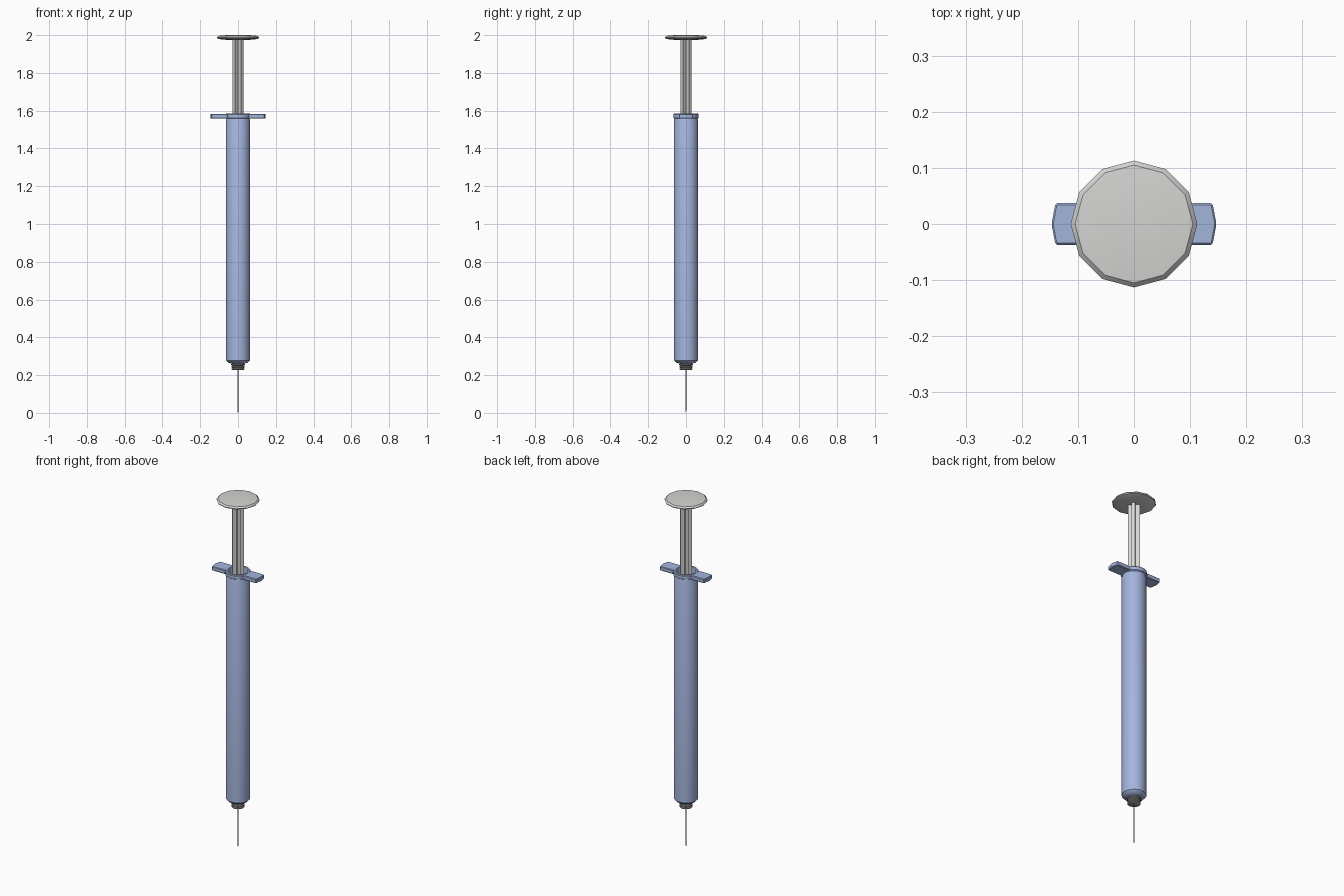
import bpy, bmesh, math

if "Cube" in bpy.data.objects:
    bpy.data.objects.remove(bpy.data.objects["Cube"])


def material(name, rgb):
    m = bpy.data.materials.new(name)
    m.diffuse_color = (*rgb, 1)
    m.use_nodes = True
    m.node_tree.nodes["Principled BSDF"].inputs["Base Color"].default_value = m.diffuse_color
    return m


BLUE = material("barrel blue", (0.37, 0.46, 0.72))
WHITE = material("plunger light grey", (0.66, 0.66, 0.65))
GREY = material("hub grey", (0.34, 0.34, 0.33))
STEEL = material("needle steel", (0.25, 0.26, 0.28))


def finish(name, bm, mat, smooth=True):
    bmesh.ops.recalc_face_normals(bm, faces=bm.faces)
    me = bpy.data.meshes.new(name)
    bm.to_mesh(me)
    bm.free()
    me.materials.append(mat)
    ob = bpy.data.objects.new(name, me)
    bpy.context.collection.objects.link(ob)
    if smooth:
        bpy.ops.object.select_all(action='DESELECT')
        ob.select_set(True)
        bpy.context.view_layer.objects.active = ob
        bpy.ops.object.shade_smooth_by_angle(angle=math.radians(35))
    return ob


def lathe(name, profile, n, mat, closed=False, smooth=True):
    """Spin a (radius, z) profile around z; ends are capped unless closed."""
    bm = bmesh.new()
    rings = [[bm.verts.new((r * math.cos(2 * math.pi * i / n),
                            r * math.sin(2 * math.pi * i / n), z))
              for i in range(n)] for r, z in profile]
    pairs = list(zip(rings, rings[1:]))
    if closed:
        pairs.append((rings[-1], rings[0]))
    else:
        bm.faces.new(rings[0])
        bm.faces.new(rings[-1])
    for a, b in pairs:
        for i in range(n):
            j = (i + 1) % n
            bm.faces.new((a[i], a[j], b[j], b[i]))
    return finish(name, bm, mat, smooth)


def prism(name, outline, z0, z1, mat, bevel=0):
    """Extrude an xy outline from z0 to z1."""
    bm = bmesh.new()
    f = bm.faces.new([bm.verts.new((x, y, z0)) for x, y in outline])
    ext = bmesh.ops.extrude_face_region(bm, geom=[f])
    for v in ext["geom"]:
        if isinstance(v, bmesh.types.BMVert):
            v.co.z = z1
    if bevel:
        bmesh.ops.bevel(bm, geom=bm.edges[:], offset=bevel, segments=1,
                        affect='EDGES')
    return finish(name, bm, mat, False)


# hollow barrel with tapered bottom, open at the top
lathe("barrel", [(0.036, 0.262), (0.052, 0.266), (0.063, 0.278), (0.063, 1.55),
                 (0.060, 1.558), (0.066, 1.562), (0.066, 1.580), (0.063, 1.584),
                 (0.053, 1.584), (0.051, 1.575), (0.051, 0.285), (0.036, 0.275)],
      24, BLUE, closed=True)

# finger wings on either side of the barrel mouth
for side, s in (("left", -1), ("right", 1)):
    wing = [(s * x, y) for x, y in
            ((0.054, -0.037), (0.140, -0.037), (0.147, 0), (0.140, 0.037),
             (0.054, 0.037), (0.060, 0))]
    prism("finger_wing_" + side, wing, 1.559, 1.583, BLUE, 0.003)

# plunger rod: cross section with four ribs towards the diagonals
t, a = 0.009, 0.031
c = math.sqrt(0.5)
cross = [(a, -t), (a, t), (t, t), (t, a), (-t, a), (-t, t),
         (-a, t), (-a, -t), (-t, -t), (-t, -a), (t, -a), (t, -t)]
cross = [((x - y) * c, (x + y) * c) for x, y in cross]
prism("plunger_rod", cross, 0.66, 1.98, WHITE)

# thumb disc
lathe("thumb_disc", [(0.03, 1.973), (0.090, 1.977), (0.110, 1.983),
                     (0.113, 1.988), (0.105, 1.996), (0.06, 2.0)],
      12, WHITE, smooth=True)

# stopper hidden inside the barrel
lathe("stopper", [(0.02, 0.56), (0.049, 0.58), (0.049, 0.66), (0.03, 0.67)],
      24, GREY)

# threaded hub below the barrel
hub = [(0.028, 0.226)]
for i in range(3):
    z = 0.229 + i * 0.012
    hub += [(0.034 + i * 0.001, z), (0.034 + i * 0.001, z + 0.005),
            (0.029, z + 0.008)]
hub += [(0.040, 0.266), (0.040, 0.274)]
lathe("needle_hub", hub, 16, GREY)

# needle with a slanted tip
needle = lathe("needle", [(0.0035, 0.0), (0.0035, 0.232)], 8, STEEL)
for v in needle.data.vertices:
    if v.co.z < 0.1:
        v.co.z = (v.co.y + 0.0035) * 2.5
